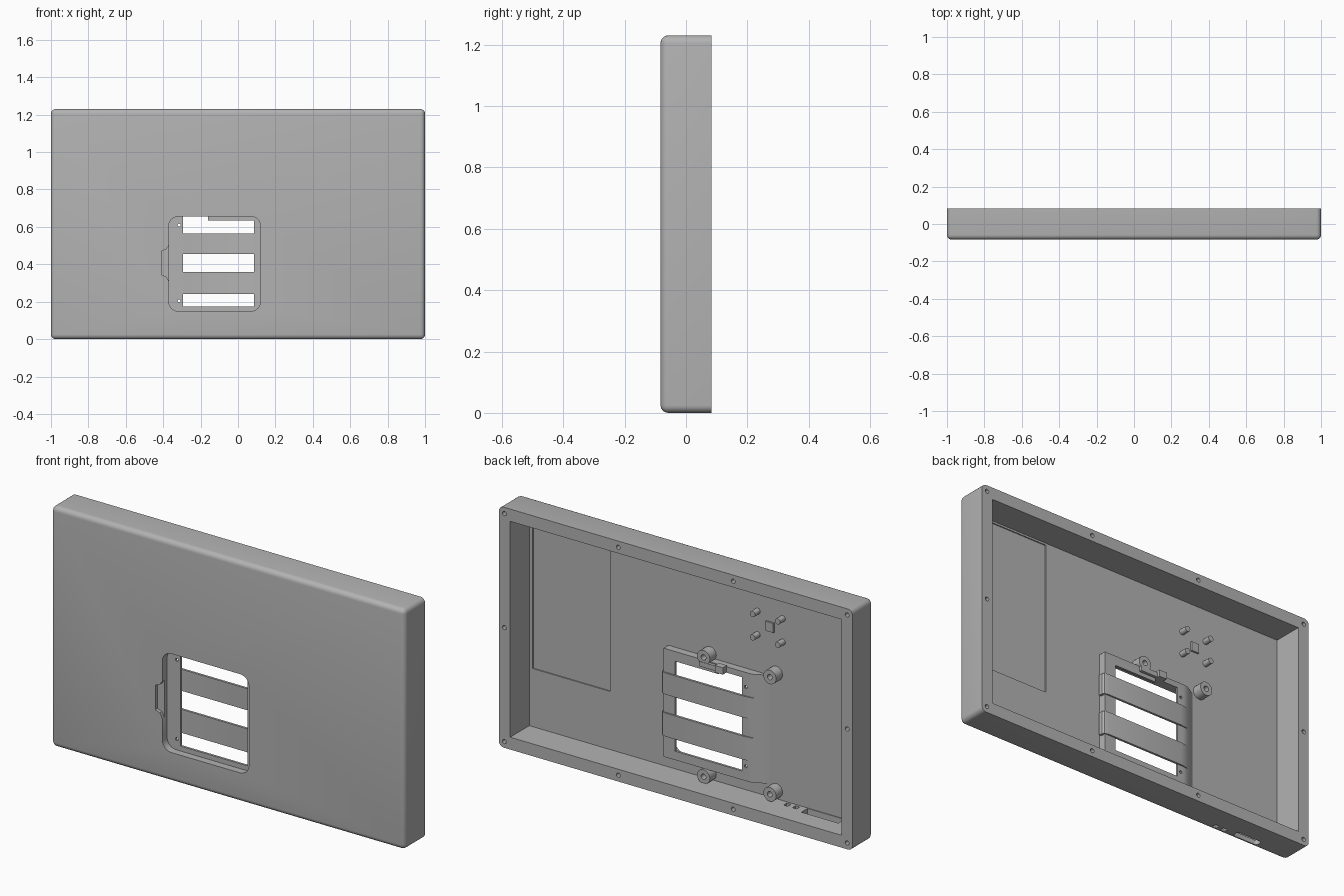
import bpy, bmesh, math
from mathutils import Vector

cube = bpy.data.objects.get("Cube")
if cube:
    bpy.data.objects.remove(cube, do_unlink=True)

grey = bpy.data.materials.new("plain_grey")
grey.use_nodes = True
COLOUR = (0.45, 0.45, 0.45, 1)
grey.diffuse_color = COLOUR
grey.node_tree.nodes["Principled BSDF"].inputs["Base Color"].default_value = COLOUR


def finish(name, bm):
    bmesh.ops.recalc_face_normals(bm, faces=bm.faces)
    mesh = bpy.data.meshes.new(name)
    bm.to_mesh(mesh)
    bm.free()
    mesh.materials.append(grey)
    ob = bpy.data.objects.new(name, mesh)
    bpy.context.scene.collection.objects.link(ob)
    return ob


def prism(name, pts, lo, hi, axis="y"):
    """Extrude an outline: (x, z) along y, or (x, y) along z."""
    place = (lambda a, b, t: (a, t, b)) if axis == "y" else (lambda a, b, t: (a, b, t))
    bm = bmesh.new()
    face = bm.faces.new([bm.verts.new(place(a, b, lo)) for a, b in pts])
    ext = bmesh.ops.extrude_face_region(bm, geom=[face])
    shift = Vector(place(0, 0, hi - lo))
    bmesh.ops.translate(bm, vec=shift, verts=[v for v in ext["geom"] if isinstance(v, bmesh.types.BMVert)])
    return finish(name, bm)


def rect(x0, x1, z0, z1):
    return [(x0, z0), (x1, z0), (x1, z1), (x0, z1)]


def round_rect(x0, x1, z0, z1, r, n=6):
    pts = []
    corners = [(x1 - r, z1 - r), (x0 + r, z1 - r), (x0 + r, z0 + r), (x1 - r, z0 + r)]
    for q, (cx, cz) in enumerate(corners):
        for i in range(n + 1):
            a = math.pi / 2 * (q + i / n)
            pts.append((cx + r * math.cos(a), cz + r * math.sin(a)))
    return pts


def circle(x, z, r, n=20):
    return [(x + r * math.cos(2 * math.pi * i / n), z + r * math.sin(2 * math.pi * i / n)) for i in range(n)]


def cut(ob, cutters):
    for c in cutters:
        c.hide_render = True
        m = ob.modifiers.new("cut", "BOOLEAN")
        m.operation, m.solver, m.object = "DIFFERENCE", "EXACT", c
    bpy.context.view_layer.update()
    deps = bpy.context.evaluated_depsgraph_get()
    mesh = bpy.data.meshes.new_from_object(ob.evaluated_get(deps))
    ob.modifiers.clear()
    ob.data = mesh
    for c in cutters:
        bpy.data.objects.remove(c, do_unlink=True)


def smooth(ob):
    bpy.ops.object.select_all(action="DESELECT")
    ob.select_set(True)
    bpy.context.view_layer.objects.active = ob
    bpy.ops.object.shade_smooth_by_angle(angle=math.radians(35))


H, D, WALL = 1.23, 0.083, 0.063
FLOOR = -0.072          # inner face of the front panel
LIP, TRAY = -0.045, -0.033  # front and back of the tray plate


def tray_pocket():
    return prism("pocket_cutter", round_rect(-0.37, 0.12, 0.15, 0.655, 0.05), -0.2, LIP)


def finger_notch():
    pts = [(-0.36, 0.30), (-0.37, 0.31), (-0.385, 0.335), (-0.41, 0.345),
           (-0.41, 0.47), (-0.385, 0.48), (-0.37, 0.50), (-0.36, 0.51)]
    return prism("notch_cutter", pts, -0.2, -0.066)


# Case: rounded block, open at the back
case = prism("case", rect(-1, 1, 0, H), -D, D)
bm = bmesh.new()
bm.from_mesh(case.data)
edges = [e for e in bm.edges if not all(v.co.y > 0 for v in e.verts)]
bmesh.ops.bevel(bm, geom=edges, offset=0.025, segments=5, profile=0.5, affect="EDGES")
bm.to_mesh(case.data)
bm.free()

cutters = [prism("cavity", rect(WALL - 1, 1 - WALL, WALL, H - WALL), FLOOR, 0.2),
           prism("panel_recess", rect(0.48, 0.918, 0.36, 1.157), FLOOR - 0.006, 0),
           tray_pocket(), finger_notch()]
# Rim screw holes
holes = [(x, z) for x in (-0.97, -0.325, 0.325, 0.97) for z in (0.032, H - 0.032)]
holes += [(-0.97, H / 2), (0.97, H / 2)]
cutters += [prism("screw_hole", circle(x, z, 0.011, 14), 0.02, 0.2) for x, z in holes]
# Ports through the bottom wall
cutters += [prism("port_pocket", rect(-0.85, -0.64, -0.068, -0.018), 0.025, 0.1, "z"),
            prism("port", round_rect(-0.80, -0.655, -0.06, -0.022, 0.012), -0.1, 0.05, "z")]
cutters += [prism("slot", rect(x - 0.012, x + 0.012, -0.06, -0.035), -0.1, 0.1, "z") for x in (-0.54, -0.59)]
cut(case, cutters)
smooth(case)

# Tray behind the opening, with a sloping cover on one side
tray = prism("tray", [(0.15, -0.075), (0.15, TRAY), (-0.335, TRAY), (-0.36, -0.037), (-0.425, -0.075)],
             0.13, 0.685, "z")
cut(tray, [tray_pocket(), finger_notch(),
           prism("tray_window", rect(-0.295, 0.085, 0.175, 0.655), -0.2, 0.2)]
    + [prism("pin_hole", circle(-0.315, z, 0.008, 10), -0.2, 0.2) for z in (0.205, 0.61)])
smooth(tray)

# Ledge and tab at the top of the window
prism("window_ledge", rect(-0.16, 0.09, 0.635, 0.66), LIP, TRAY)
prism("window_tab", rect(-0.205, -0.16, 0.655, 0.69), TRAY - 0.005, -0.005)
prism("window_rail", rect(-0.16, -0.06, 0.655, 0.68), TRAY - 0.005, -0.018)

# Straps across the back of the tray
strap_outline = [(0.163, -0.06), (0.163, -0.04), (0.155, -0.03), (0.135, -0.025), (-0.31, -0.025),
                 (-0.345, -0.03), (-0.365, -0.039), (-0.355, -0.045), (-0.30, -0.037),
                 (0.13, -0.037), (0.145, -0.042), (0.149, -0.06)]
for i, (lo, hi) in enumerate([(0.24, 0.36), (0.455, 0.565)]):
    smooth(prism(f"strap_{i + 1}", strap_outline, lo, hi, "z"))

# Hollow screw posts
for i, (x, z) in enumerate([(-0.085, 0.705), (-0.46, 0.705), (-0.085, 0.095), (-0.46, 0.105)]):
    post = prism(f"screw_post_{i + 1}", circle(x, z, 0.036, 28), FLOOR - 0.003, -0.02)
    cutters = [prism("post_hole", circle(x, z, 0.014, 16), -0.06, 0.1)]
    if x > -0.2:
        cutters.append(tray_pocket())
    cut(post, cutters)
    smooth(post)

# Small standoffs around a raised square
for i, (x, z) in enumerate([(x, z) for x in (-0.355, -0.497) for z in (0.875, 0.995)]):
    smooth(prism(f"standoff_{i + 1}", circle(x, z, 0.015, 16), FLOOR - 0.003, -0.03))
prism("square_pad", rect(-0.45, -0.406, 0.912, 0.96), FLOOR - 0.003, FLOOR + 0.01)
